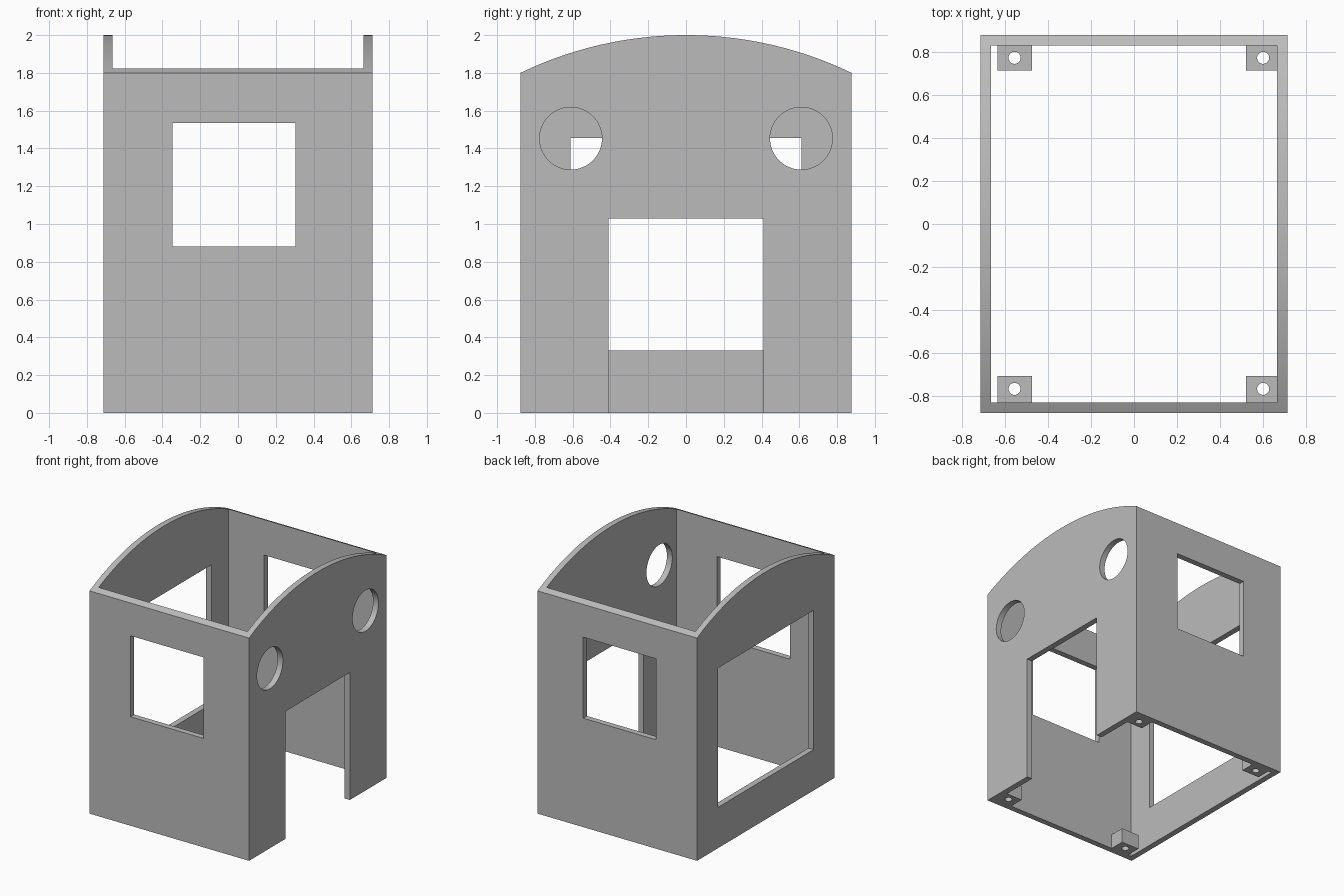
import bpy, bmesh, math
from mathutils import Matrix

if "Cube" in bpy.data.objects:
    bpy.data.objects.remove(bpy.data.objects["Cube"])

HX, HY, WALL = 0.713, 0.877, 0.048      # half width, half depth, wall thickness
EAVE, RIDGE = 1.80, 2.00                # wall height at ends and at arch crown
IX, IY = HX - WALL, HY - WALL

grey = bpy.data.materials.new("plain grey")
grey.diffuse_color = (0.5, 0.5, 0.5, 1)
grey.use_nodes = True
grey.node_tree.nodes["Principled BSDF"].inputs["Base Color"].default_value = grey.diffuse_color


def make_object(name, bm):
    bmesh.ops.recalc_face_normals(bm, faces=bm.faces)
    mesh = bpy.data.meshes.new(name)
    bm.to_mesh(mesh)
    bm.free()
    mesh.materials.append(grey)
    ob = bpy.data.objects.new(name, mesh)
    bpy.context.collection.objects.link(ob)
    return ob


def box(name, x0, x1, y0, y1, z0, z1):
    bm = bmesh.new()
    m = Matrix.Translation(((x0 + x1) / 2, (y0 + y1) / 2, (z0 + z1) / 2))
    m = m @ Matrix.Diagonal((x1 - x0, y1 - y0, z1 - z0, 1))
    bmesh.ops.create_cube(bm, size=1, matrix=m)
    return make_object(name, bm)


def rod(name, centre, radius, length, axis, sides=48):
    bm = bmesh.new()
    m = Matrix.Translation(centre)
    if axis == 'X':
        m = m @ Matrix.Rotation(math.pi / 2, 4, 'Y')
    bmesh.ops.create_cone(bm, cap_ends=True, segments=sides, radius1=radius,
                          radius2=radius, depth=length, matrix=m)
    return make_object(name, bm)


def activate(ob):
    bpy.ops.object.select_all(action='DESELECT')
    ob.select_set(True)
    bpy.context.view_layer.objects.active = ob


def cut(ob, cutters):
    activate(ob)
    for c in cutters:
        c.hide_render = True
        mod = ob.modifiers.new("cut", 'BOOLEAN')
        mod.operation, mod.solver, mod.object = 'DIFFERENCE', 'EXACT', c
        bpy.ops.object.modifier_apply(modifier=mod.name)
        bpy.data.objects.remove(c)
    activate(ob)
    bpy.ops.object.shade_smooth_by_angle(angle=math.radians(30))


# Cabin shell: arched side profile extruded across the width
rise = RIDGE - EAVE
R = (HY ** 2 + rise ** 2) / (2 * rise)
half = math.asin(HY / R)
STEPS = 48
profile = [(-HY, 0), (HY, 0)]
for i in range(STEPS + 1):
    a = half - 2 * half * i / STEPS
    profile.append((R * math.sin(a), RIDGE - R + R * math.cos(a)))
bm = bmesh.new()
face = bm.faces.new([bm.verts.new((-HX, y, z)) for y, z in profile])
ext = bmesh.ops.extrude_face_region(bm, geom=[face])
bmesh.ops.translate(bm, vec=(2 * HX, 0, 0),
                    verts=[v for v in ext["geom"] if isinstance(v, bmesh.types.BMVert)])
shell = make_object("cabin_walls", bm)

# Open interior, end windows, side doorway, side window and round portholes
cut(shell, [
    box("interior", -IX, IX, -IY, IY, -0.5, 2.5),
    box("end_windows", -0.348, 0.305, -1.2, 1.2, 0.88, 1.535),
    box("doorway", 0.4, 1.0, -0.41, 0.41, -0.2, 1.03),
    box("side_window", -1.0, -0.4, -0.612, 0.612, 0.33, 1.455),
] + [rod("porthole", (HX, s * 0.61, 1.453), 0.165, 0.4, 'X', 64) for s in (-1, 1)])

# Drilled mounting blocks in the four bottom corners
for side, x0, x1, hx in (("left", -0.635, -0.475, -0.555), ("right", 0.52, IX, 0.60)):
    for end, y0, y1, hy in (("front", -IY, -0.706, -0.766), ("back", 0.712, IY, 0.772)):
        block = box(f"mount_block_{end}_{side}", x0, x1, y0, y1, 0, 0.12)
        cut(block, [rod("screw_hole", (hx, hy, 0.06), 0.028, 0.4, 'Z', 32)])
